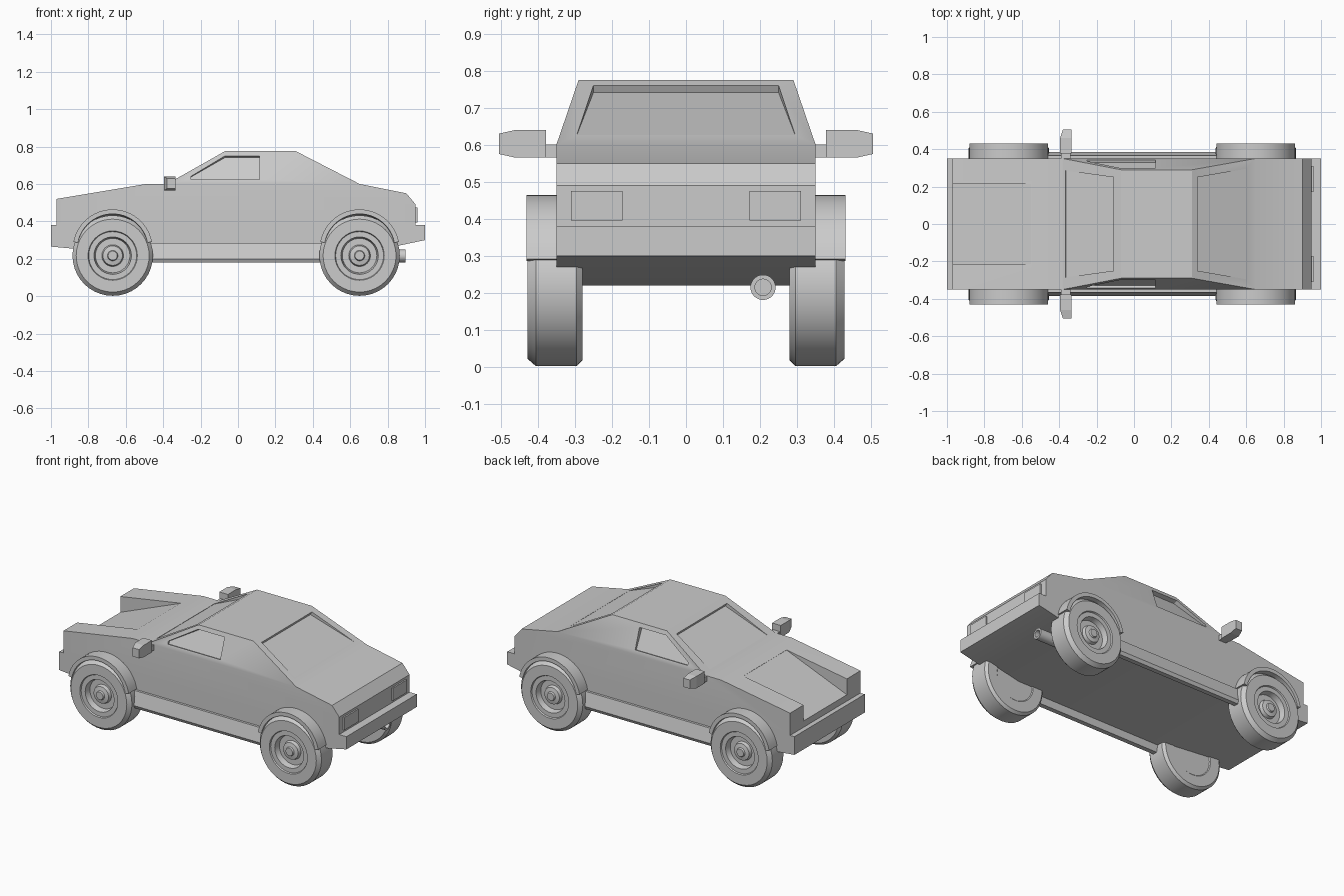
import bpy, bmesh
from math import sin, cos, pi, radians
from mathutils import Vector

cube = bpy.data.objects.get("Cube")
if cube:
    bpy.data.objects.remove(cube, do_unlink=True)

grey = bpy.data.materials.new("plain grey")
grey.use_nodes = True
grey.diffuse_color = (0.6, 0.6, 0.6, 1)
grey.node_tree.nodes["Principled BSDF"].inputs["Base Color"].default_value = (0.6, 0.6, 0.6, 1)


def finish(name, bm):
    bmesh.ops.recalc_face_normals(bm, faces=bm.faces[:])
    mesh = bpy.data.meshes.new(name)
    bm.to_mesh(mesh)
    bm.free()
    mesh.materials.append(grey)
    obj = bpy.data.objects.new(name, mesh)
    bpy.context.collection.objects.link(obj)
    return obj


def smooth(obj, angle):
    bpy.ops.object.select_all(action='DESELECT')
    obj.select_set(True)
    bpy.context.view_layer.objects.active = obj
    bpy.ops.object.shade_smooth_by_angle(angle=radians(angle))


def loft(name, rings):
    """Join equal rings of points with quads and cap both ends."""
    bm = bmesh.new()
    loops = [[bm.verts.new(p) for p in ring] for ring in rings]
    n = len(loops[0])
    for a, b in zip(loops, loops[1:]):
        for i in range(n):
            j = (i + 1) % n
            bm.faces.new((a[i], a[j], b[j], b[i]))
    bm.faces.new(loops[0])
    bm.faces.new(loops[-1])
    return finish(name, bm)


# Body shell: side outline below the waist plus a tapering cabin
W, ROOF_W = 0.35, 0.29
outline = [(-0.38, 0.60), (-0.49, 0.60), (-0.97, 0.52), (-0.97, 0.38), (-1, 0.38),
           (-1, 0.265), (-0.5, 0.22), (0.62, 0.22), (1, 0.30), (1, 0.38),
           (0.95, 0.38), (0.95, 0.49), (0.90, 0.55), (0.65, 0.60)]
roof = [(-0.07, 0.775), (0.31, 0.775)]
bm = bmesh.new()
sides = []
for s in (-1, 1):
    low = [bm.verts.new((x, s * W, z)) for x, z in outline]
    top = [bm.verts.new((x, s * ROOF_W, z)) for x, z in roof]
    bm.faces.new(low)
    bm.faces.new((low[0], top[0], top[1], low[-1]))
    sides.append(low + top[::-1])
a, b = sides
for i in range(len(a)):
    j = (i + 1) % len(a)
    bm.faces.new((a[i], a[j], b[j], b[i]))
body = finish("body", bm)


def carve(floor, direction, height):
    """Cut a pocket whose floor is the given polygon."""
    up = Vector(direction).normalized() * height
    floor = [Vector(p) for p in floor]
    cutter = loft("pocket_cutter", [floor, [p + up for p in floor]])
    cutter.hide_render = True
    mod = body.modifiers.new("pocket", 'BOOLEAN')
    mod.operation, mod.solver, mod.object = 'DIFFERENCE', 'EXACT', cutter
    bpy.context.view_layer.objects.active = body
    bpy.ops.object.modifier_apply(modifier=mod.name)
    bpy.data.objects.remove(cutter, do_unlink=True)


def screen(top, bottom, normal, depth):
    """Front or rear glass, sunk deepest at the top edge."""
    n = Vector(normal).normalized()
    floor = []
    for (x, y, z), d in ((top, depth), (bottom, 0.001)):
        pair = [Vector((x, s * y, z)) - n * d for s in (-1, 1)]
        floor += pair if not floor else pair[::-1]
    carve(floor, normal, 0.1)


screen((-0.11, 0.25, 0.752), (-0.365, 0.285, 0.608), (-0.175, 0, 0.31), 0.022)
screen((0.34, 0.25, 0.76), (0.60, 0.295, 0.626), (0.175, 0, 0.34), 0.022)

# Sunken bonnet between the wings
carve([(-1.02, -0.215, 0.40), (-1.02, 0.215, 0.40), (-0.55, 0.215, 0.589),
       (-0.55, -0.215, 0.589)], (0, 0, 1), 0.3)

# Side windows
window = [(-0.25, 0.625), (-0.25, 0.642), (-0.07, 0.75), (0.115, 0.75), (0.115, 0.625)]
for s in (-1, 1):
    n = Vector((0, s * 0.175, 0.06)).normalized()
    floor = []
    for x, z in window:
        y = W - (z - 0.60) * (W - ROOF_W) / 0.175
        depth = 0.028 if z > 0.7 else 0.012
        floor.append(Vector((x, s * y, z)) - n * depth)
    carve(floor, n, 0.1)
smooth(body, 25)

# Wheels: (radius, y) lathe profile of tyre, rim and hub
tyre = [(0.13, 0.285), (0.135, 0.28), (0.20, 0.28), (0.215, 0.295), (0.215, 0.405),
        (0.195, 0.428), (0.132, 0.428), (0.128, 0.42), (0.10, 0.42), (0.092, 0.385),
        (0.058, 0.385), (0.052, 0.405), (0.028, 0.41), (0.024, 0.42)]
SEG = 40


def circle(r):
    return [(r * cos(2 * pi * i / SEG), r * sin(2 * pi * i / SEG)) for i in range(SEG)]


for end, cx in (("front", -0.67), ("rear", 0.65)):
    for side, s in (("right", 1), ("left", -1)):
        wheel = loft(f"{end}_wheel_{side}",
                     [[(cx + u, s * y, 0.217 + v) for u, v in circle(r)] for r, y in tyre])
        smooth(wheel, 30)

        # Flared arch over each wheel
        rings = []
        for i in range(25):
            t = radians(11 + 158 * i / 24)
            rings.append([(cx + r * cos(t), s * y, 0.25 + r * sin(t))
                          for r, y in ((0.214, 0.33), (0.214, 0.43), (0.19, 0.43), (0.18, 0.33))])
        smooth(loft(f"{end}_arch_{side}", rings), 30)

for side, s in (("right", 1), ("left", -1)):
    # Sill between the arches
    section = [(0.33, 0.285), (0.365, 0.285), (0.385, 0.20), (0.375, 0.18),
               (0.345, 0.18), (0.33, 0.225)]
    loft(f"sill_{side}", [[(x, s * y, z) for y, z in section] for x in (-0.5, 0.48)])

    # Door mirror on a low stem
    rings = []
    for y, x0, z0, z1 in ((0.378, -0.395, 0.565, 0.64), (0.46, -0.395, 0.565, 0.64),
                          (0.505, -0.38, 0.575, 0.63)):
        rings.append([(x0, s * y, z0), (-0.335, s * y, z0), (-0.335, s * y, z1), (x0, s * y, z1)])
    loft(f"mirror_{side}", rings)
    loft(f"mirror_stem_{side}", [[(-0.39, s * y, 0.566), (-0.34, s * y, 0.566),
                                  (-0.34, s * y, 0.60), (-0.39, s * y, 0.60)]
                                 for y in (0.33, 0.385)])

    # Tail lamp plate
    loft(f"tail_lamp_{side}", [[(x, s * 0.172, 0.395), (x, s * 0.31, 0.395),
                                (x, s * 0.31, 0.475), (x, s * 0.172, 0.475)]
                               for x in (0.945, 0.959)])

# Exhaust pipe with a hollow end
pipe = [(0.034, 0.60), (0.034, 0.895), (0.022, 0.895), (0.022, 0.80)]
exhaust = loft("exhaust", [[(x, 0.208 + u, 0.215 + v) for u, v in circle(r)] for r, x in pipe])
smooth(exhaust, 30)
